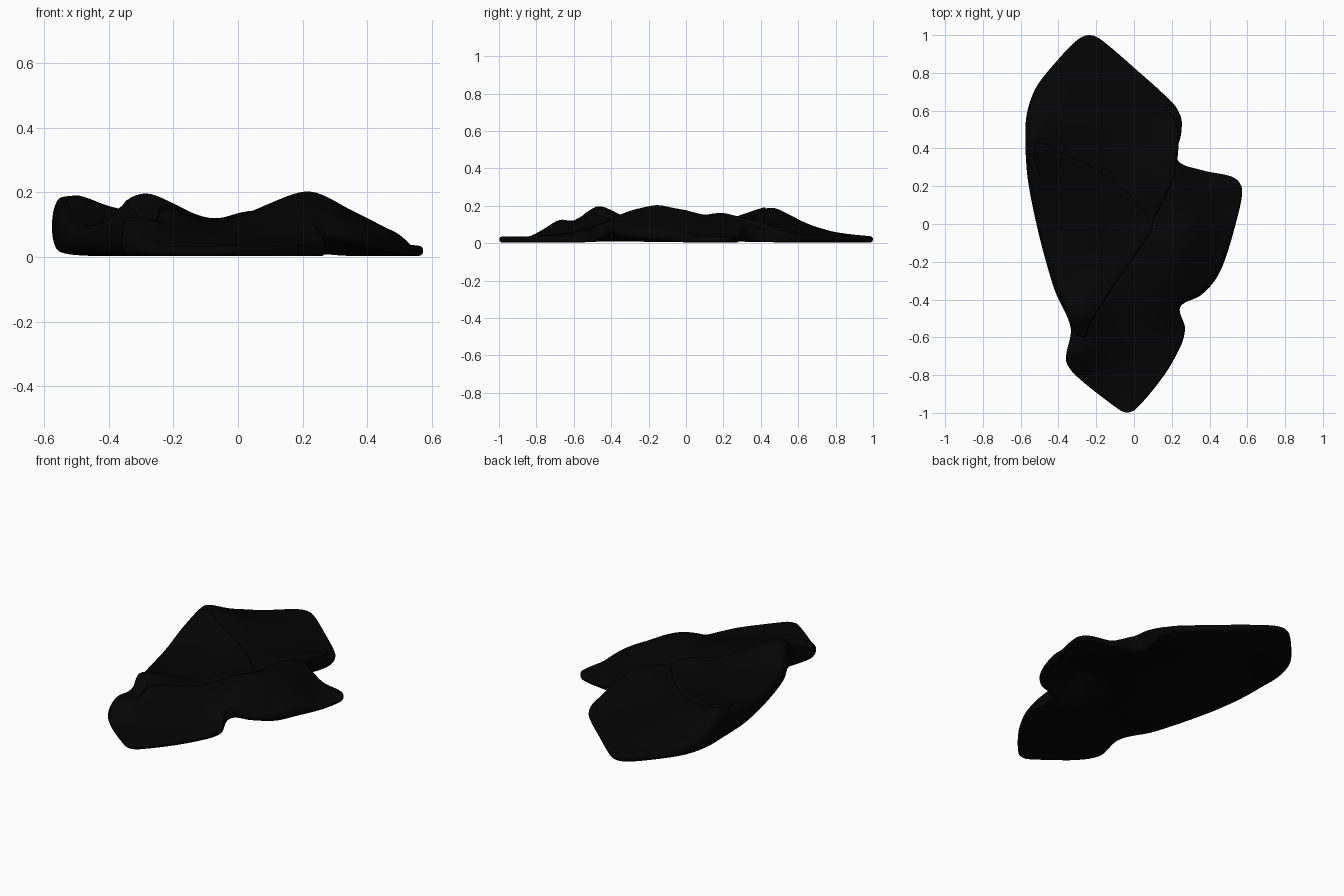
import bpy, math
from mathutils import Vector
from mathutils.geometry import intersect_point_line

if "Cube" in bpy.data.objects:
    bpy.data.objects.remove(bpy.data.objects["Cube"])

black = bpy.data.materials.new("black_cloth")
black.diffuse_color = (0.0012, 0.0012, 0.0012, 1)
black.use_nodes = True
black.node_tree.nodes["Principled BSDF"].inputs["Base Color"].default_value = black.diffuse_color

# Cloth surface heights (x, y, z) at peaks, hollows and edges
HEIGHTS = [
    (-.24, 1, .036), (.24, .58, .05), (-.05, .82, .047), (-.43, .84, .05), (-.53, .66, .1),
    (-.57, .47, .175), (-.53, .465, .188), (-.42, .38, .15), (-.27, .5, .115), (-.2, .3, .112),
    (0, .4, .085), (.2, .38, .11), (0, .63, .06), (.1, .02, .125), (.2, .2, .148),
    (.08, -.24, .157), (.22, -.15, .203), (.26, 0, .175), (.21, -.3, .172), (.25, -.42, .115),
    (.35, -.1, .145), (.43, -.25, .085), (.44, .0, .092), (.49, .06, .042), (.56, .2, .036),
    (.37, .27, .045), (.27, -.57, .042), (.17, -.75, .038), (.05, -.57, .07), (.1, -.4, .125),
    (-.06, -.45, .1), (-.1, -.75, .045), (-.03, -1, .036), (-.3, -.67, .125), (-.36, -.72, .09),
    (-.25, -.82, .042), (-.29, -.6, .115), (-.29, -.47, .186), (-.2, -.37, .14), (-.4, -.33, .12),
    (-.1, -.2, .095), (-.26, -.1, .1), (-.51, .05, .1), (-.3, .15, .103), (-.08, .07, .1),
]


def kernel(ax, ay, bx, by):
    return math.sqrt((ax - bx) ** 2 + (ay - by) ** 2 + .0025)


def solve(a, b):
    """Gaussian elimination with pivoting."""
    n = len(b)
    m = [row[:] + [v] for row, v in zip(a, b)]
    for i in range(n):
        p = max(range(i, n), key=lambda r: abs(m[r][i]))
        m[i], m[p] = m[p], m[i]
        for r in range(i + 1, n):
            f = m[r][i] / m[i][i]
            for c in range(i, n + 1):
                m[r][c] -= f * m[i][c]
    x = [0] * n
    for i in reversed(range(n)):
        x[i] = (m[i][n] - sum(m[i][c] * x[c] for c in range(i + 1, n))) / m[i][i]
    return x


WEIGHTS = solve([[kernel(p[0], p[1], q[0], q[1]) for q in HEIGHTS] for p in HEIGHTS],
                [p[2] - .08 for p in HEIGHTS])


def height(x, y):
    h = .08 + sum(w * kernel(x, y, p[0], p[1]) for w, p in zip(WEIGHTS, HEIGHTS))
    return min(max(h, .034), .205)


def underside(x, y):
    """Cloth lifts off the floor below the right hand hump."""
    right = math.exp(-((x - .3) / .2) ** 2 - ((y + .25) / .28) ** 2)
    h = height(x, y)
    return .004 + .12 * max(0, h - .07) + .65 * right * max(0, h - .05)


def raised(edge, step):
    """Height with a small step along a fold edge that fades away from it."""
    edge = [Vector((x, y, 0)) for x, y in edge]

    def top(x, y):
        p, best = Vector((x, y, 0)), 9
        for a, b in zip(edge, edge[1:]):
            t = min(max(intersect_point_line(p, a, b)[1], 0), 1)
            best = min(best, (p - a.lerp(b, t)).length)
        return height(x, y) - .004 + step * math.exp(-(best / .15) ** 2)
    return top


def smooth_loop(points, steps=8):
    """Closed smooth curve through the outline points."""
    out, n = [], len(points)
    for i in range(n):
        a, b, c, d = (Vector(points[(i + k) % n]) for k in (-1, 0, 1, 2))
        m1, m2 = (c - a).normalized() * (c - b).length, (d - b).normalized() * (c - b).length
        for s in range(steps):
            t = s / steps
            out.append((2*t**3 - 3*t*t + 1) * b + (t**3 - 2*t*t + t) * m1 * .9
                       + (3*t*t - 2*t**3) * c + (t**3 - t*t) * m2 * .9)
    return out


def sheet(name, outline, centre, top, bottom, rings=44):
    """Closed sheet with rounded rim, lofted from the centre to an outline."""
    loop, c = smooth_loop(outline), Vector(centre)
    n = len(loop)
    verts, faces = [], []
    levels = [math.sin(k / rings * math.pi / 2) for k in range(1, rings + 1)]
    for side in (1, -1):
        start = len(verts)
        verts.append((c.x, c.y, top(*c) if side > 0 else bottom(*c)))
        for t in levels:
            for p in loop:
                q = c.lerp(p, t)
                hi, lo = top(*q), bottom(*q)
                rim = min(.5 * (hi - lo), .04) / (p - c).length
                s = max(0, (t - 1 + rim) / rim)
                z = (hi + lo) / 2 + side * (hi - lo) / 2 * max(0, 1 - s ** 2.4) ** .5
                verts.append((q.x, q.y, z))
        for i in range(n):
            j = (i + 1) % n
            new = [(start, start + 1 + i, start + 1 + j)]
            for k in range(rings - 1):
                a, b = start + 1 + k * n, start + 1 + (k + 1) * n
                new.append((a + i, b + i, b + j, a + j))
            faces += new if side > 0 else [f[::-1] for f in new]
    mesh = bpy.data.meshes.new(name)
    mesh.from_pydata(verts, [], faces)
    mesh.materials.append(black)
    obj = bpy.data.objects.new(name, mesh)
    bpy.context.collection.objects.link(obj)
    # Join the two coincident rims
    weld = obj.modifiers.new("weld", 'WELD')
    weld.merge_threshold = .0002
    mesh.shade_smooth()
    return obj


# Whole cloth resting on the floor, with a lifted underside
sheet("lower_cloth", [
    (-.24, 1), (-.18, .98), (.02, .81), (.21, .635), (.25, .56), (.25, .48), (.23, .34), (.36, .285),
    (.53, .245), (.573, .18), (.53, -.03), (.47, -.22), (.42, -.31), (.35, -.38), (.245, -.44),
    (.27, -.55), (.25, -.64), (.16, -.8), (.01, -.98), (-.04, -.998), (-.09, -.975), (-.31, -.8),
    (-.36, -.72), (-.335, -.55), (-.42, -.35), (-.5, -.07), (-.56, .22), (-.575, .42), (-.568, .58),
    (-.52, .72), (-.42, .85), (-.3, .975)],
    (0, 0), height, underside)

# Back and left layer folded over the lower cloth
upper = raised([(.24, .5), (.22, .27), (.1, 0), (-.28, -.6)], .016)
sheet("upper_fold", [
    (-.24, .93), (0, .77), (.2, .58), (.235, .5), (.22, .28), (.16, .13), (.105, .02), (.09, -.04),
    (-.1, -.32), (-.24, -.54), (-.26, -.6), (-.31, -.57), (-.38, -.35), (-.46, -.07), (-.51, .25),
    (-.52, .5), (-.46, .7), (-.37, .83)],
    (-.15, .1), upper, lambda x, y: height(x, y) - .025)

# Left flap whose edge runs across the back panel
flap = raised([(-.42, .4), (-.2, .3), (-.05, .19), (.1, 0), (-.28, -.6)], .019)
sheet("left_flap", [
    (-.52, .42), (-.4, .38), (-.2, .29), (-.06, .185), (.05, .075), (.09, .02), (.085, -.03),
    (-.1, -.31), (-.24, -.53), (-.3, -.55), (-.37, -.35), (-.45, -.07), (-.5, .25)],
    (-.2, 0), flap, lambda x, y: height(x, y) - .02)
